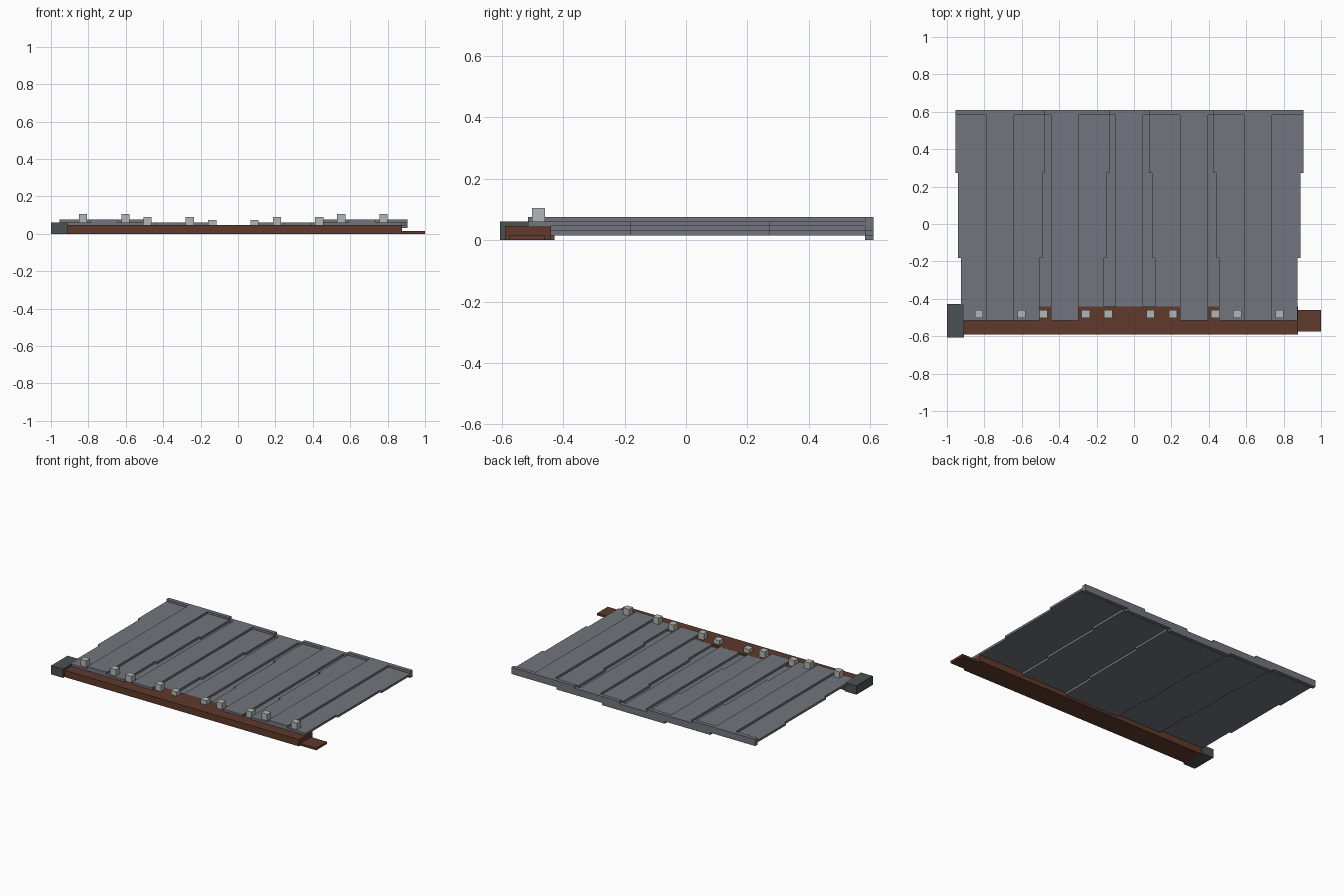
import bpy
import bmesh

cube = bpy.data.objects.get("Cube")
if cube:
    bpy.data.objects.remove(cube, do_unlink=True)


def material(name, rgb):
    m = bpy.data.materials.new(name)
    m.use_nodes = True
    m.diffuse_color = (*rgb, 1)
    m.node_tree.nodes["Principled BSDF"].inputs["Base Color"].default_value = (*rgb, 1)
    return m


slate = material("slate_grey", (0.165, 0.18, 0.205))
wood = material("brown_wood", (0.115, 0.042, 0.025))
iron = material("dark_iron", (0.075, 0.082, 0.082))
steel = material("pale_steel", (0.45, 0.47, 0.465))


def prism(name, outline, z0, z1, mat):
    """Extrude a counter-clockwise outline from z0 up to z1."""
    bm = bmesh.new()
    face = bm.faces.new([bm.verts.new((x, y, z0)) for x, y in outline])
    top = bmesh.ops.extrude_face_region(bm, geom=[face])["geom"]
    bmesh.ops.translate(bm, vec=(0, 0, z1 - z0),
                        verts=[v for v in top if isinstance(v, bmesh.types.BMVert)])
    bmesh.ops.recalc_face_normals(bm, faces=bm.faces)
    mesh = bpy.data.meshes.new(name)
    bm.to_mesh(mesh)
    bm.free()
    mesh.materials.append(mat)
    obj = bpy.data.objects.new(name, mesh)
    bpy.context.collection.objects.link(obj)
    return obj


def box(name, x0, x1, y0, y1, z0, z1, mat):
    return prism(name, [(x0, y0), (x1, y0), (x1, y1), (x0, y1)], z0, z1, mat)


# Front beam with a tongue at one end and a cap at the other
box("beam", -0.912, 0.878, -0.59, -0.44, 0, 0.0462, wood)
box("beam_tongue", 0.87, 1.0, -0.576, -0.46, 0, 0.015, wood)
box("beam_cap", -1.0, -0.91, -0.606, -0.428, 0, 0.061, iron)

# Overlapping panels, lowest in the middle, each with a rib, back lip and studs
STEP = 0.0152
CENTRE = -0.025
FRONT, LIP, BACK = -0.515, 0.583, 0.61


def panel(name, cx, level, front_jog=-0.183, back_jog=0.272):
    z = STEP * (level + 1)
    wide, mid, narrow = 0.24, 0.225, 0.21
    right = [(narrow, FRONT), (narrow, front_jog), (mid, front_jog),
             (mid, back_jog), (wide, back_jog), (wide, LIP)]
    outline = [(cx + x, y) for x, y in right]
    outline += [(cx - x, y) for x, y in reversed(right)]
    prism(name + "_sheet", outline, z, z + STEP, slate)
    box(name + "_rib", cx - 0.074, cx + 0.074, FRONT, LIP, z + STEP, z + 2 * STEP, slate)
    box(name + "_lip", cx - wide, cx + wide, LIP, BACK, z - STEP, z + 2 * STEP, slate)
    for side, sx in (("right", -1), ("left", 1)):
        x = cx + sx * 0.113
        box(f"{name}_stud_{side}", x - 0.022, x + 0.022, -0.502, -0.459,
            z + STEP, z + 4 * STEP - 0.001, steel)


panel("middle_panel", CENTRE, 0)
for side, sx in (("right", -1), ("left", 1)):
    panel(f"{side}_inner_panel", CENTRE + sx * 0.346, 1)
    panel(f"{side}_outer_panel", CENTRE + sx * 0.69, 2)
